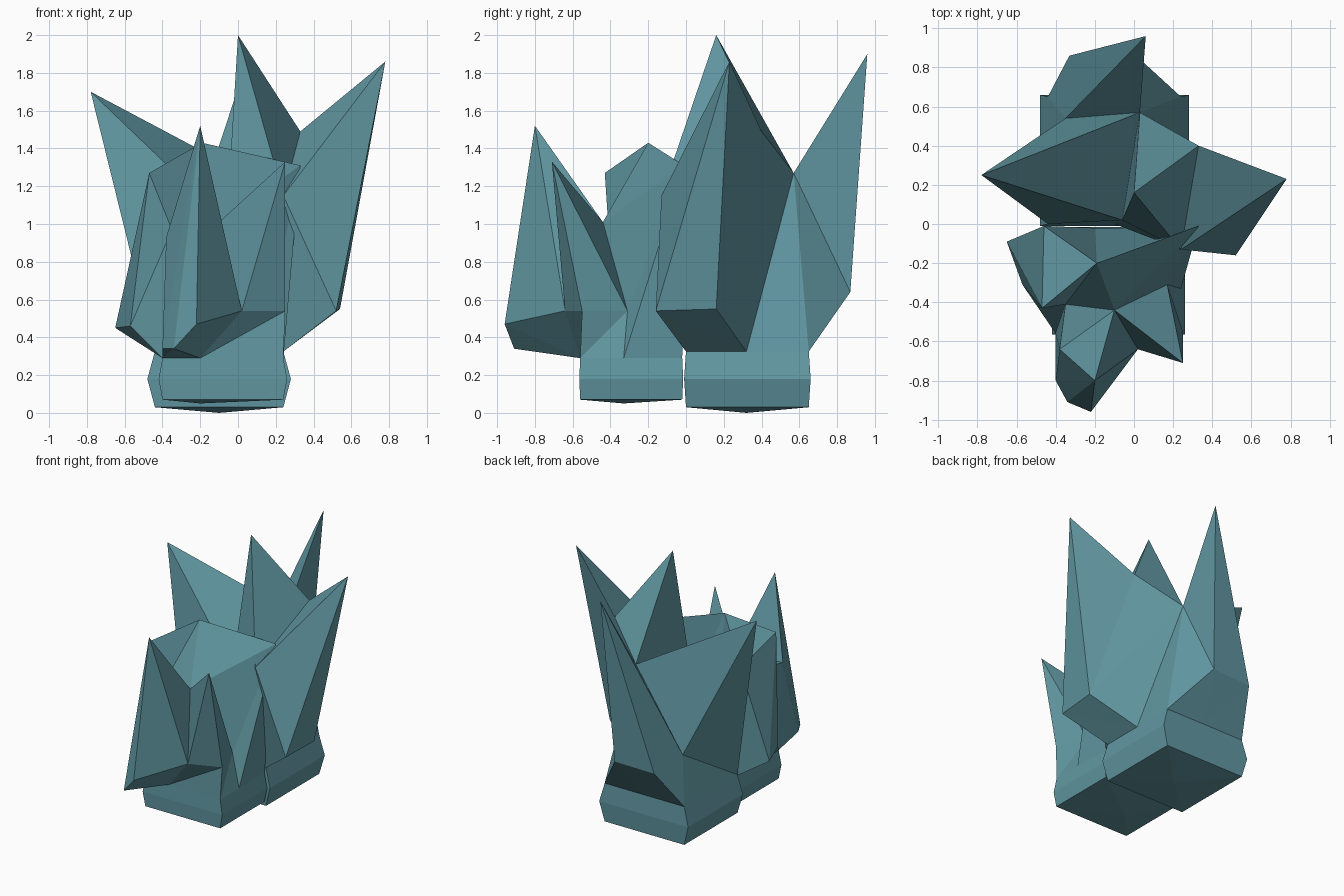
import bpy, bmesh

if "Cube" in bpy.data.objects:
    bpy.data.objects.remove(bpy.data.objects["Cube"])

mat = bpy.data.materials.new("teal_leaf")
mat.diffuse_color = (0.12, 0.31, 0.36, 1)
mat.use_nodes = True
mat.node_tree.nodes["Principled BSDF"].inputs["Base Color"].default_value = mat.diffuse_color


def ring(x0, x1, y0, y1, z, mx, my):
    # eight points: corners and side middles, counter-clockwise from front left
    return [(x0, y0, z), (mx, y0, z), (x1, y0, z), (x1, my, z),
            (x1, y1, z), (mx, y1, z), (x0, y1, z), (x0, my, z)]


def clump(name, box, heights, bulge, mid, tips, joints):
    """Bulging block base (rings b, r, t); each tip is a pyramid over its closed
    rim, each joint fans down to the base over its open rim."""
    x0, x1, y0, y1 = box
    zc, zb, zr, zt = heights
    bm = bmesh.new()
    v = {}
    for key, z, g in (("b", zb, 0), ("r", zr, bulge), ("t", zt, 0)):
        for i, p in enumerate(ring(x0 - g, x1 + g, y0 - g / 4, y1 + g / 4, z, *mid)):
            v[f"{key}{i}"] = bm.verts.new(p)
    v["c"] = bm.verts.new((*mid, zc))
    parts = tips | joints
    for key, (p, rim) in parts.items():
        v[key] = bm.verts.new(p)
    # base sides and underside
    for i in range(8):
        j = (i + 1) % 8
        bm.faces.new((v["c"], v[f"b{j}"], v[f"b{i}"]))
        for lo, hi in ("br", "rt"):
            bm.faces.new((v[f"{lo}{i}"], v[f"{lo}{j}"], v[f"{hi}{j}"], v[f"{hi}{i}"]))
    # blades and the skirt that joins them to the base
    for key, (p, rim) in parts.items():
        loop = rim.split()
        if key in tips:
            loop.append(loop[0])
        for a, b in zip(loop, loop[1:]):
            bm.faces.new((v[key], v[a], v[b]))
    bmesh.ops.recalc_face_normals(bm, faces=bm.faces)
    me = bpy.data.meshes.new(name)
    bm.to_mesh(me)
    bm.free()
    me.materials.append(mat)
    bpy.context.collection.objects.link(bpy.data.objects.new(name, me))


# Large rear clump: left, right, front and back blades
rear_tips = {
    "A": ((-0.78, 0.25, 1.70), "V4 V2 V3 t0"),
    "B": ((0.78, 0.23, 1.86), "e1 e2 V1 V5"),
    "C": ((0.0, 0.16, 2.0), "V5 V1 V2 V4"),
    "D": ((0.06, 0.96, 1.90), "V2 V3 d2 d1"),
}
# valleys (V) and lower blade corners (e, d)
rear_joints = {
    "V1": ((0.33, 0.40, 1.49), "e2 V2"),
    "V2": ((0.03, 0.57, 1.27), "e2 t3 t4 d1"),
    "V3": ((-0.35, 0.54, 0.66), "d2 t6 t7 t0"),
    "V4": ((-0.06, 0.02, 1.01), "t0 t1 V5"),
    "V5": ((0.24, -0.13, 1.15), "t1 t2 e1"),
    "e1": ((0.52, -0.16, 0.54), "t2 t3 e2"),
    "e2": ((0.54, 0.16, 0.55), ""),
    "d1": ((0.0, 0.87, 0.64), "t4 t5 d2"),
    "d2": ((-0.33, 0.86, 0.63), "t5 t6"),
}
clump("rear_clump", (-0.44, 0.24, 0.0, 0.65), (0.0, 0.03, 0.18, 0.325),
      0.04, (-0.1, 0.32), rear_tips, rear_joints)

# Small front clump: five shorter blades
front_tips = {
    "T1": ((-0.20, -0.80, 1.52), "p q1 q2 q3 w S"),
    "T2": ((0.25, -0.71, 1.33), "p s m S"),
    "T4": ((0.33, -0.01, 1.31), "m t3 t4 T3 S"),
    "T5": ((-0.47, -0.43, 1.27), "u v n T3 k"),
}
# rear ridge (T3), valleys (S, k, w, n) and lower blade corners
front_joints = {
    "T3": ((-0.19, -0.20, 1.43), "t4 t5 n"),
    "S": ((-0.10, -0.44, 1.01), ""),
    "k": ((-0.35, -0.41, 0.97), "S T3"),
    "w": ((-0.38, -0.64, 0.93), "q3 t0 k S"),
    "n": ((-0.46, -0.01, 1.15), "t5 t6 v"),
    "p": ((0.02, -0.64, 0.54), "q1 t1 s"),
    "s": ((0.25, -0.55, 0.54), "t1 t2 m"),
    "m": ((0.17, -0.31, 0.54), "t2 t3"),
    "q1": ((-0.22, -0.96, 0.47), ""),
    "q2": ((-0.34, -0.91, 0.34), "q1 t1 t0 q3"),
    "q3": ((-0.40, -0.80, 0.34), ""),
    "u": ((-0.57, -0.31, 0.46), "k t0 t7 v"),
    "v": ((-0.65, -0.09, 0.45), "t7 t6"),
}
clump("front_clump", (-0.40, 0.24, -0.56, -0.02), (0.05, 0.07, 0.18, 0.29),
      0.02, (-0.2, -0.33), front_tips, front_joints)
